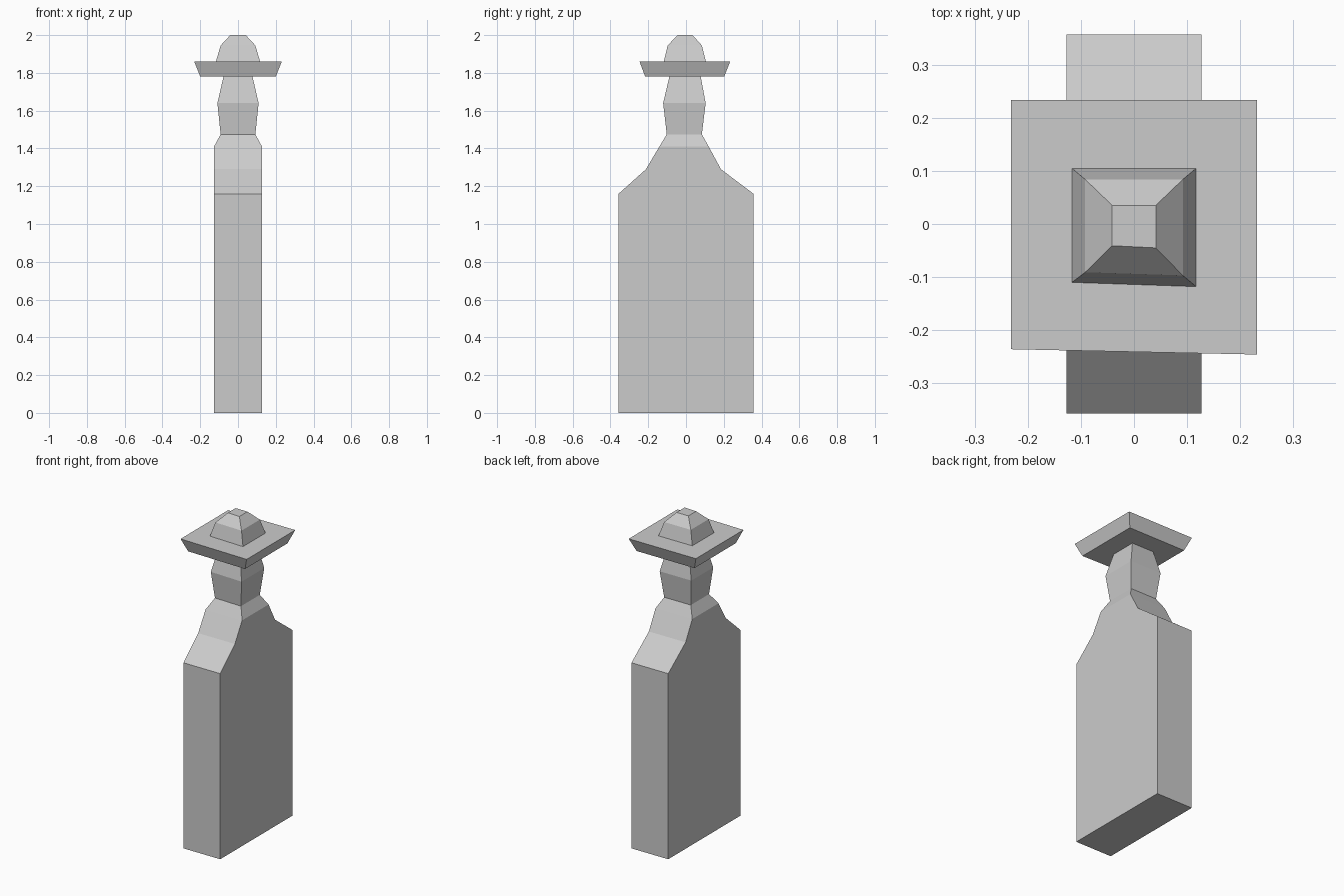
import bpy, bmesh

if "Cube" in bpy.data.objects:
    bpy.data.objects.remove(bpy.data.objects["Cube"])


def loft(name, rings, cap_start=False, cap_end=False):
    """Skin four-sided rings given as (z, half width x, front-left y, front-right y, back y)."""
    bm = bmesh.new()
    loops = []
    for z, hx, fl, fr, back in rings:
        corners = [(-hx, fl), (hx, fr), (hx, back), (-hx, back)]
        loops.append([bm.verts.new((x, y, z)) for x, y in corners])
    for a, b in zip(loops, loops[1:]):
        for i in range(4):
            j = (i + 1) % 4
            bm.faces.new((a[i], a[j], b[j], b[i]))
    if cap_start:
        bm.faces.new(loops[0][::-1])
    if cap_end:
        bm.faces.new(loops[-1])
    mesh = bpy.data.meshes.new(name)
    bm.to_mesh(mesh)
    bm.free()
    obj = bpy.data.objects.new(name, mesh)
    bpy.context.collection.objects.link(obj)
    return obj


neck = (1.475, 0.092, -0.096, -0.102, 0.084)
head_top = (1.78, 0.077, -0.084, -0.088, 0.078)

# Slab body with sloping shoulders, open where the neck continues
loft("body", [
    (0.0, 0.127, -0.357, -0.357, 0.357),
    (1.16, 0.127, -0.357, -0.357, 0.357),
    (1.29, 0.127, -0.212, -0.212, 0.185),
    (1.41, 0.127, -0.139, -0.141, 0.12),
    neck,
], cap_start=True)

# Head, widest at the middle, front slightly skewed
loft("head", [neck, (1.64, 0.109, -0.113, -0.121, 0.104), head_top])

# Hat: underside, flared brim, then stepped crown
loft("hat", [
    head_top,
    (1.78, 0.20, -0.207, -0.216, 0.202),
    (1.86, 0.232, -0.236, -0.246, 0.234),
    (1.86, 0.117, -0.110, -0.118, 0.105),
    (1.945, 0.092, -0.091, -0.097, 0.084),
    (2.0, 0.041, -0.041, -0.045, 0.035),
], cap_end=True)
